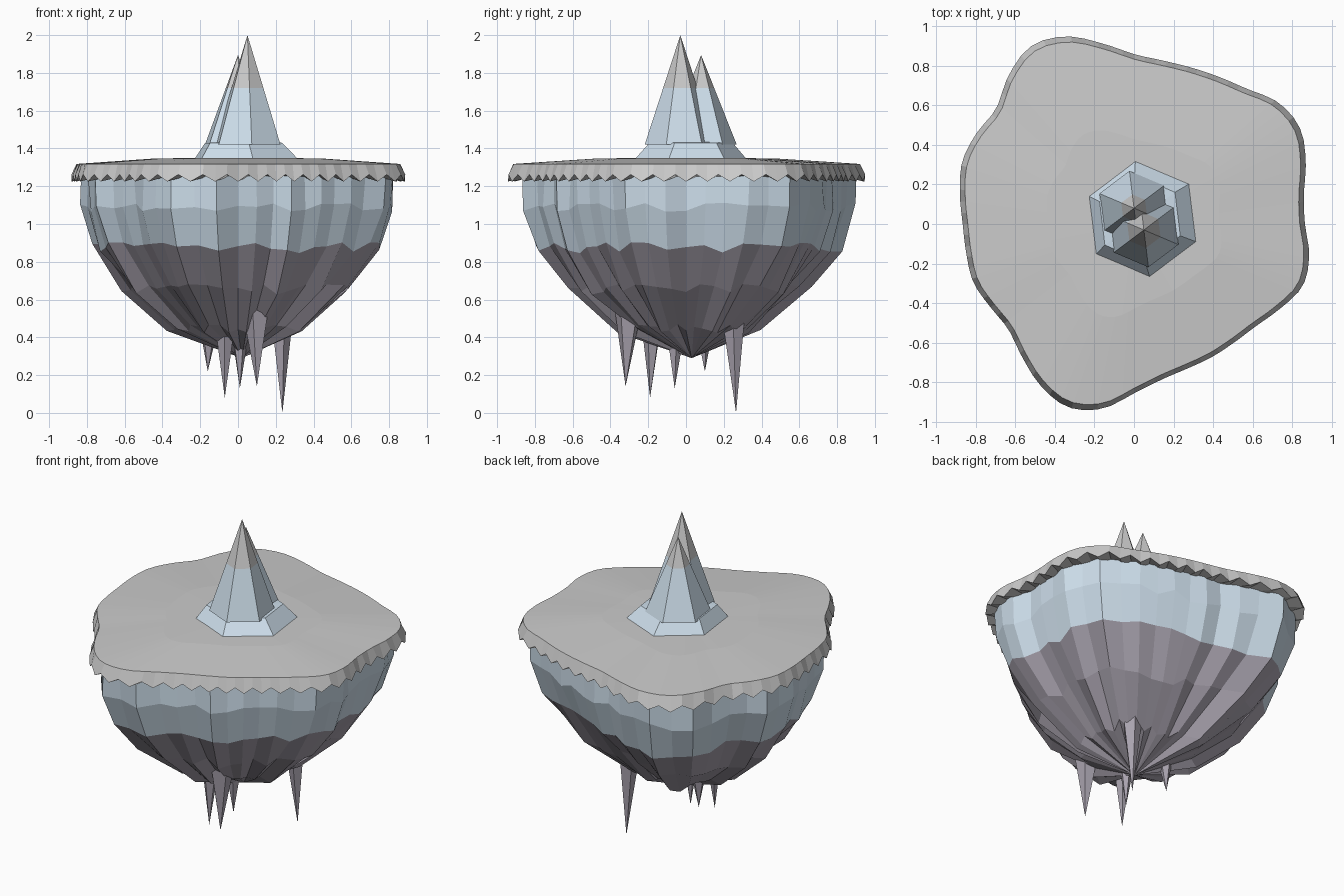
import bpy, bmesh, math, random
from mathutils import Vector

if "Cube" in bpy.data.objects:
    bpy.data.objects.remove(bpy.data.objects["Cube"])

random.seed(4)

# Island outline: radius every 10 degrees, counter-clockwise from +x
RADII = [.865, .873, .925, .97, .955, .892, .86, .843, .84, .86, .928, 1.01,
         1.04, .985, .91, .92, .925, .895, .867, .862, .865, .84, .83, .88,
         .945, .985, .95, .857, .80, .78, .78, .785, .805, .855, .91, .90]


def outline(t):
    """Outline point at fraction t of a turn (Catmull-Rom through RADII)."""
    f = t * 36
    i = math.floor(f)
    u = f - i
    a, b, c, d = (RADII[(i + k) % 36] for k in (-1, 0, 1, 2))
    r = .5 * (2 * b + (c - a) * u + (2 * a - 5 * b + 4 * c - d) * u * u
              + (3 * b - a - 3 * c + d) * u ** 3)
    return Vector((r * math.cos(t * math.tau), r * math.sin(t * math.tau), 0))


def material(name, rgb):
    m = bpy.data.materials.new(name)
    m.diffuse_color = (*rgb, 1)
    m.use_nodes = True
    m.node_tree.nodes["Principled BSDF"].inputs["Base Color"].default_value = m.diffuse_color
    return m


SNOW = material("snow", (.86, .86, .88))
ICE = material("ice", (.62, .74, .84))
ROCK = material("rock", (.40, .37, .43))


def loft(name, rings, mats, band_mats=None, start=None, end=None):
    """Skin rings of equal length; start/end are optional centre points."""
    bm = bmesh.new()
    loops = [[bm.verts.new(p) for p in ring] for ring in rings]
    n = len(loops[0])
    for k in range(len(loops) - 1):
        for i in range(n):
            j = (i + 1) % n
            f = bm.faces.new((loops[k][i], loops[k][j],
                              loops[k + 1][j], loops[k + 1][i]))
            f.material_index = band_mats[k] if band_mats else 0
    for loop, tip, idx in ((loops[0], start, 0), (loops[-1], end, -1)):
        if tip is not None:
            v = bm.verts.new(tip)
            for i in range(n):
                f = bm.faces.new((loop[i], loop[(i + 1) % n], v))
                f.material_index = band_mats[idx] if band_mats else 0
    bmesh.ops.recalc_face_normals(bm, faces=bm.faces)
    me = bpy.data.meshes.new(name)
    bm.to_mesh(me)
    bm.free()
    for m in mats:
        me.materials.append(m)
    ob = bpy.data.objects.new(name, me)
    bpy.context.collection.objects.link(ob)
    return ob


def island_ring(n, scale, z):
    """Outline ring; scale and z are functions of the column index."""
    ring = []
    for i in range(n):
        p = outline(i / n) * scale(i)
        p.z = z(i)
        ring.append(p)
    return ring


def polygon(cx, cy, z, r, sides=6, turn=37):
    return [Vector((cx + r * math.cos(math.radians(turn) + i * math.tau / sides),
                    cy + r * math.sin(math.radians(turn) + i * math.tau / sides), z))
            for i in range(sides)]


# Snow cover with a zigzag hanging edge
n = 96
snow_rings = [
    island_ring(n, lambda i: .5, lambda i: 1.347),
    island_ring(n, lambda i: .97, lambda i: 1.318),
    island_ring(n, lambda i: 1.0, lambda i: 1.262 if i % 2 else 1.225),
    island_ring(n, lambda i: .90, lambda i: 1.25),
]
loft("snow_cover", snow_rings, [SNOW], start=(0, 0, 1.352))

# Ice band and rock underside, with irregular columns
cols = 48
ridge = [(.012 if i % 2 else -.012) + random.uniform(-.015, .015) for i in range(cols)]


def jagged(scale, z, dz, amount=1.0):
    return island_ring(cols,
                       lambda i: scale + ridge[i] * amount + random.uniform(-.01, .01),
                       lambda i: z + random.uniform(-dz, dz))


body = [jagged(.925, 1.255, 0), jagged(.92, 1.09, .025), jagged(.845, .875, .03),
        jagged(.66, .655, .03, 1.5), jagged(.385, .445, .025, 1.5)]
loft("ice_and_rock_body", body, [ICE, ROCK], [0, 0, 1, 1], end=(.02, .03, .29))

# Hanging rock spikes: tip, base centre offset towards the rock, base z, radius
SPIKES = [((-.16, .10, .22), .40, .04), ((-.07, -.19, .08), .44, .052),
          ((.01, -.06, .13), .42, .048), ((.10, -.32, .14), .56, .078),
          ((.235, .265, .0), .50, .062)]
for k, (tip, top, r) in enumerate(SPIKES):
    base = polygon(tip[0] * .97, tip[1] * .95, top, r, 5, 90 + 31 * k)
    loft(f"rock_spike_{k + 1}", [base], [ROCK], start=(tip[0] * .85, tip[1] * .85, top + .04),
         end=tip)

# Flared hexagonal foot shared by both peaks
loft("peak_foot", [polygon(.045, .025, 1.335, .305), polygon(.03, .027, 1.43, .222)],
     [ICE], end=(.03, .03, 1.44))


# Twin ice peaks with snow caps above z = 1.72
def peak(name, x, y, top, r):
    foot, cap = 1.42, 1.72
    rc = r * (top - cap) / (top - foot)
    loft(name, [polygon(x, y, foot, r), polygon(x, y, cap, rc)], [ICE])
    loft(name + "_cap", [polygon(x, y, cap, rc)], [SNOW], end=(x, y, top))


peak("main_peak", .05, -.03, 2.0, .19)
peak("second_peak", .0, .08, 1.895, .19)
